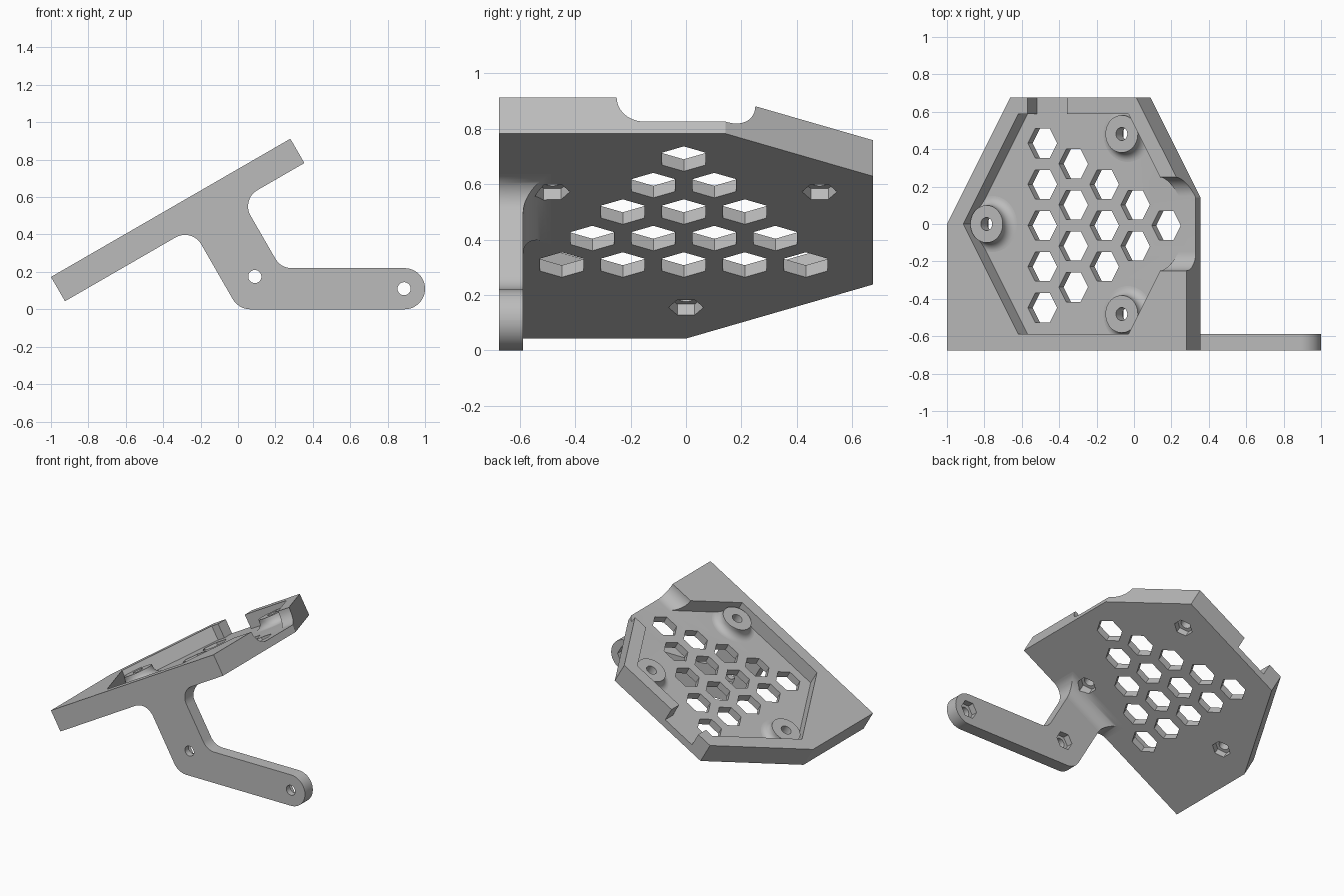
import bpy, bmesh, math
from mathutils import Vector

if "Cube" in bpy.data.objects:
    bpy.data.objects.remove(bpy.data.objects["Cube"])

C, S = math.cos(math.radians(30)), math.sin(math.radians(30))
P0 = Vector((-0.925, 0, 0.043))           # lower left edge of the tilted plate
HEX_C, T, FLOOR = 0.78, 0.15, 0.05         # hexagon centre, plate thickness, pocket floor

grey = bpy.data.materials.new("grey plastic")
grey.diffuse_color = (0.5, 0.5, 0.5, 1)
grey.use_nodes = True
grey.node_tree.nodes["Principled BSDF"].inputs["Base Color"].default_value = grey.diffuse_color


def tilt(u, y, w):
    """Along slope, across, normal to the plate."""
    return P0 + Vector((C * u - S * w, y, S * u + C * w))


def upright(x, z, y):
    return Vector((x, y, z))


def channel(y, w, u):
    return tilt(u, y, w)


def loft(name, rings, frame):
    """Skin a stack of equal-length rings and cap both ends."""
    bm = bmesh.new()
    rows = [[bm.verts.new(frame(*p)) for p in ring] for ring in rings]
    n = len(rows[0])
    for a, b in zip(rows, rows[1:]):
        for i in range(n):
            j = (i + 1) % n
            bm.faces.new((a[i], a[j], b[j], b[i]))
    bm.faces.new(rows[0])
    bm.faces.new(rows[-1])
    bmesh.ops.recalc_face_normals(bm, faces=bm.faces)
    me = bpy.data.meshes.new(name)
    bm.to_mesh(me)
    bm.free()
    me.materials.append(grey)
    ob = bpy.data.objects.new(name, me)
    bpy.context.collection.objects.link(ob)
    return ob


def prism(name, pts, lo, hi, frame=tilt):
    return loft(name, [[(a, b, h) for a, b in pts] for h in (lo, hi)], frame)


def ngon(cx, cy, r, n, turn=0.0):
    return [(cx + r * math.cos(turn + math.tau * i / n),
             cy + r * math.sin(turn + math.tau * i / n)) for i in range(n)]


def rounded(corners, seg=12):
    """Polygon from (a, b, radius) corners with filleted corners."""
    out = []
    for i, (a, b, r) in enumerate(corners):
        p = Vector((a, b))
        if r == 0:
            out.append((a, b))
            continue
        d0 = (Vector(corners[i - 1][:2]) - p).normalized()
        d1 = (Vector(corners[(i + 1) % len(corners)][:2]) - p).normalized()
        half = d0.angle(d1) / 2
        mid = p + (d0 + d1).normalized() * (r / math.sin(half))
        s = p + d0 * (r / math.tan(half)) - mid
        e = p + d1 * (r / math.tan(half)) - mid
        full = s.angle(e)
        for k in range(seg + 1):
            t = k / seg
            v = (s * math.sin((1 - t) * full) + e * math.sin(t * full)) / math.sin(full)
            out.append(tuple(mid + v))
    return out


def cut(ob, cutters):
    for c in cutters:
        m = ob.modifiers.new("cut", "BOOLEAN")
        m.operation, m.solver, m.object = "DIFFERENCE", "EXACT", c
    dg = bpy.context.evaluated_depsgraph_get()
    me = bpy.data.meshes.new_from_object(ob.evaluated_get(dg))
    ob.modifiers.clear()
    ob.data = me


# Cutters: honeycomb, screw holes and nut recesses
posts = [(HEX_C + 0.556 * math.cos(a), 0.556 * math.sin(a))
         for a in (math.pi, math.pi / 3, -math.pi / 3)]
comb = [prism("comb_cutter", ngon(0.532 + 0.191 * k, -0.008 + 0.22 * (i - (4 - k) / 2), 0.09, 6), -0.1, 0.3)
        for k in range(5) for i in range(5 - k)]
holes = [prism("hole_cutter", ngon(u, y, 0.035, 32), -0.3, 0.4) for u, y in posts]
nuts = [prism("nut_cutter", ngon(u, y, 0.063, 6, math.pi / 2), -0.25, 0.045) for u, y in posts]

# Pocket, open channel in the right wall, slot in the back wall
pocket = prism("pocket_cutter", ngon(HEX_C, 0, 0.68, 6), FLOOR, 0.4)
outlet = prism("outlet_cutter", rounded([(-0.25, 0.4, 0), (-0.25, FLOOR, 0.1),
                                         (0.25, FLOOR, 0.1), (0.25, 0.4, 0)]), 1.2, 1.7, channel)
slot = prism("slot_cutter", [(0.497, 0.5), (0.74, 0.5), (0.74, 0.8), (0.497, 0.8)], FLOOR, 0.4)

# Tilted plate
plate = prism("plate", [(0, -0.675), (1.478, -0.675), (1.478, 0.142),
                        (1.17, 0.675), (0.39, 0.675), (0, 0)], 0, T)
cut(plate, [pocket, outlet, slot] + comb + holes + nuts)
parts = [plate]

# Screw posts with flared feet
for (u, y), hole in zip(posts, holes):
    prof = [(0.15 - 0.05 * math.cos(a), 0.1 - 0.05 * math.sin(a))
            for a in [math.pi / 2 * (1 - i / 8) for i in range(9)]] + [(0.1, 0.115)]
    post = loft("screw_post", [[(a, b, w) for a, b in ngon(u, y, r, 48)] for r, w in prof], tilt)
    cut(post, [hole])
    parts.append(post)

# Flared joint between strut and plate
Y0, Y1, R = -0.675, -0.587, 0.1
U0, U1 = 0.783, 1.088
rings = []
for i in range(13):
    a = math.pi / 2 * i / 12
    o, w = R - R * math.cos(a), -R + R * math.sin(a)
    rings.append([(U0 - o, Y0, w), (U1 + o, Y0, w), (U1 + o, Y1 + o, w), (U0 - o, Y1 + o, w)])
joint = loft("strut_joint", rings, tilt)
cut(joint, [nuts[2]])
parts.append(joint)

# Bent arm with rounded end and two bolt holes
tl, tr = tilt(U0, 0, -R), tilt(U1, 0, -R)
arm = prism("arm", rounded([(tl.x, tl.z, 0), (0.003, 0, 0.11), (1.0, 0, 0.1099),
                            (1.0, 0.22, 0.1099), (0.229, 0.22, 0.1), (tr.x, tr.z, 0)]),
            Y0, Y1, upright)
bolts = []
for x, z in ((0.09, 0.175), (0.888, 0.11)):
    bolts.append(prism("bolt_cutter", ngon(x, z, 0.035, 32), -0.8, -0.4, upright))
    bolts.append(prism("bolt_nut_cutter", ngon(x, z, 0.063, 6), Y1 - 0.045, -0.4, upright))
cut(arm, bolts)
parts.append(arm)

# Remove the cutters and shade
for c in comb + holes + nuts + bolts + [pocket, outlet, slot]:
    bpy.data.objects.remove(c)
bpy.ops.object.select_all(action="DESELECT")
for ob in parts:
    ob.select_set(True)
bpy.context.view_layer.objects.active = plate
bpy.ops.object.shade_smooth_by_angle(angle=math.radians(30))
